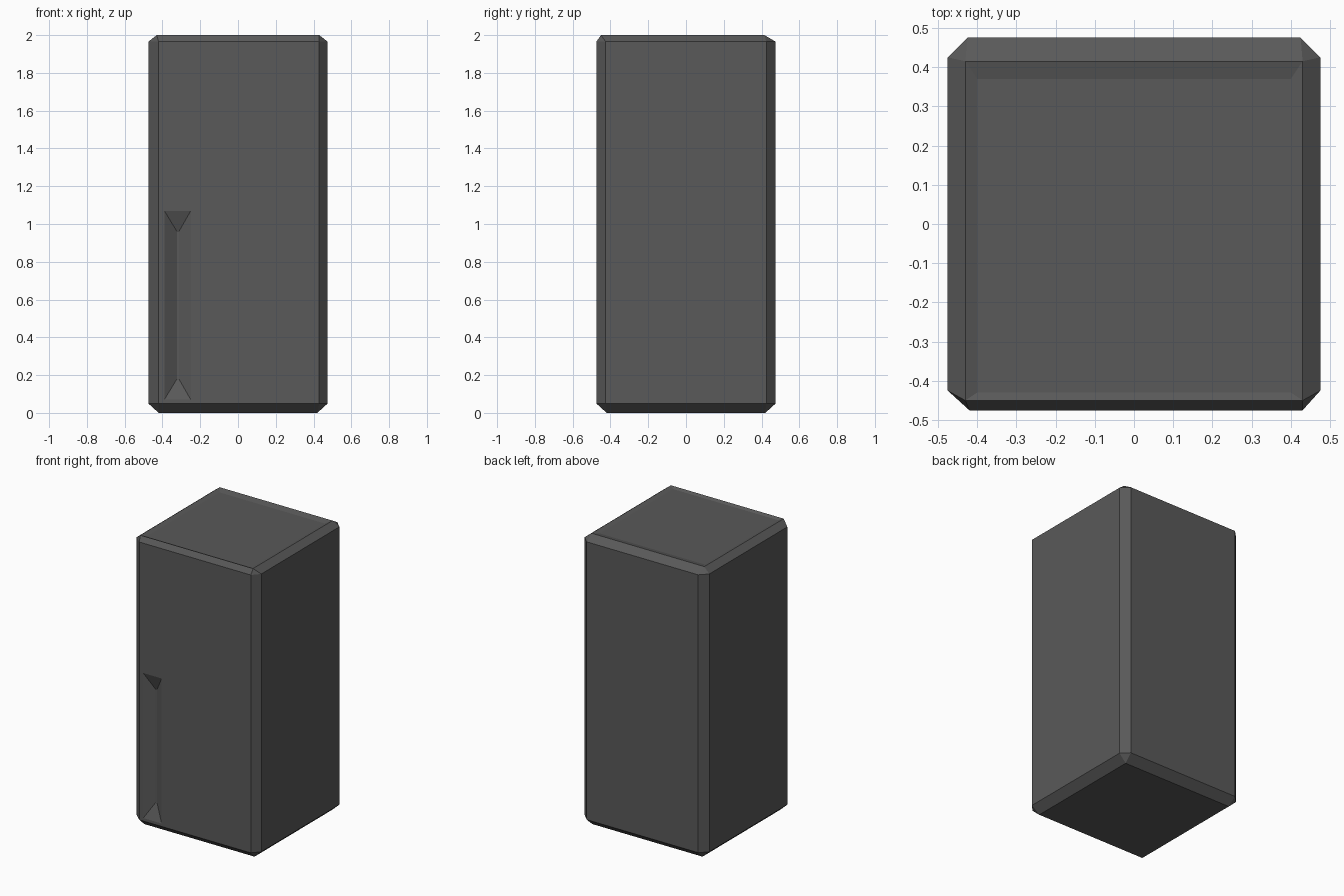
import bpy, bmesh

if "Cube" in bpy.data.objects:
    bpy.data.objects.remove(bpy.data.objects["Cube"])


def make_object(name, bm):
    bmesh.ops.recalc_face_normals(bm, faces=bm.faces)
    mesh = bpy.data.meshes.new(name)
    bm.to_mesh(mesh)
    bm.free()
    obj = bpy.data.objects.new(name, mesh)
    bpy.context.collection.objects.link(obj)
    return obj


def hull(points):
    bm = bmesh.new()
    for p in points:
        bm.verts.new(p)
    bmesh.ops.convex_hull(bm, input=bm.verts)
    bmesh.ops.dissolve_limit(bm, angle_limit=0.01, verts=bm.verts, edges=bm.edges)
    return bm


def rect(x0, x1, y0, y1, z):
    return [(x0, y0, z), (x1, y0, z), (x1, y1, z), (x0, y1, z)]


# Chamfered cabinet: eight-sided rings closed by smaller top and bottom rectangles
S = 0.475
outline = [(-0.42, -S), (0.43, -S), (S, -0.425), (S, 0.425),
           (0.425, S), (-0.425, S), (-S, 0.425), (-S, -0.425)]
points = [(x, y, z) for z in (0.05, 1.965) for x, y in outline]
points += rect(-0.42, 0.42, -0.42, 0.42, 0)
points += rect(-0.43, 0.43, -0.45, 0.415, 2)
bm = hull(points)

# Shallow dished top panel
top = max(bm.faces, key=lambda f: f.calc_center_median().z)
bmesh.ops.inset_region(bm, faces=[top], thickness=0.03)
for v in top.verts:
    v.co.x = 0.40 if v.co.x > 0 else -0.40
    v.co.y = 0.37 if v.co.y > 0 else -0.43
    v.co.z = 1.99
cabinet = make_object("cabinet", bm)

# Tapered handle groove cut into the front
groove = [(x, y, z) for y in (-0.6, -S) for x in (-0.39, -0.25) for z in (0.07, 1.07)]
groove += [(x, -0.435, z) for x in (-0.323, -0.313) for z in (0.18, 0.96)]
cutter = make_object("handle_groove_cutter", hull(groove))
cutter.hide_render = True
cutter.hide_set(True)

cut = cabinet.modifiers.new("handle_groove", "BOOLEAN")
cut.operation = "DIFFERENCE"
cut.solver = "EXACT"
cut.object = cutter

# Dark grey finish
mat = bpy.data.materials.new("dark_grey")
mat.diffuse_color = (0.1, 0.1, 0.1, 1)
mat.use_nodes = True
mat.node_tree.nodes["Principled BSDF"].inputs["Base Color"].default_value = mat.diffuse_color
cabinet.data.materials.append(mat)
